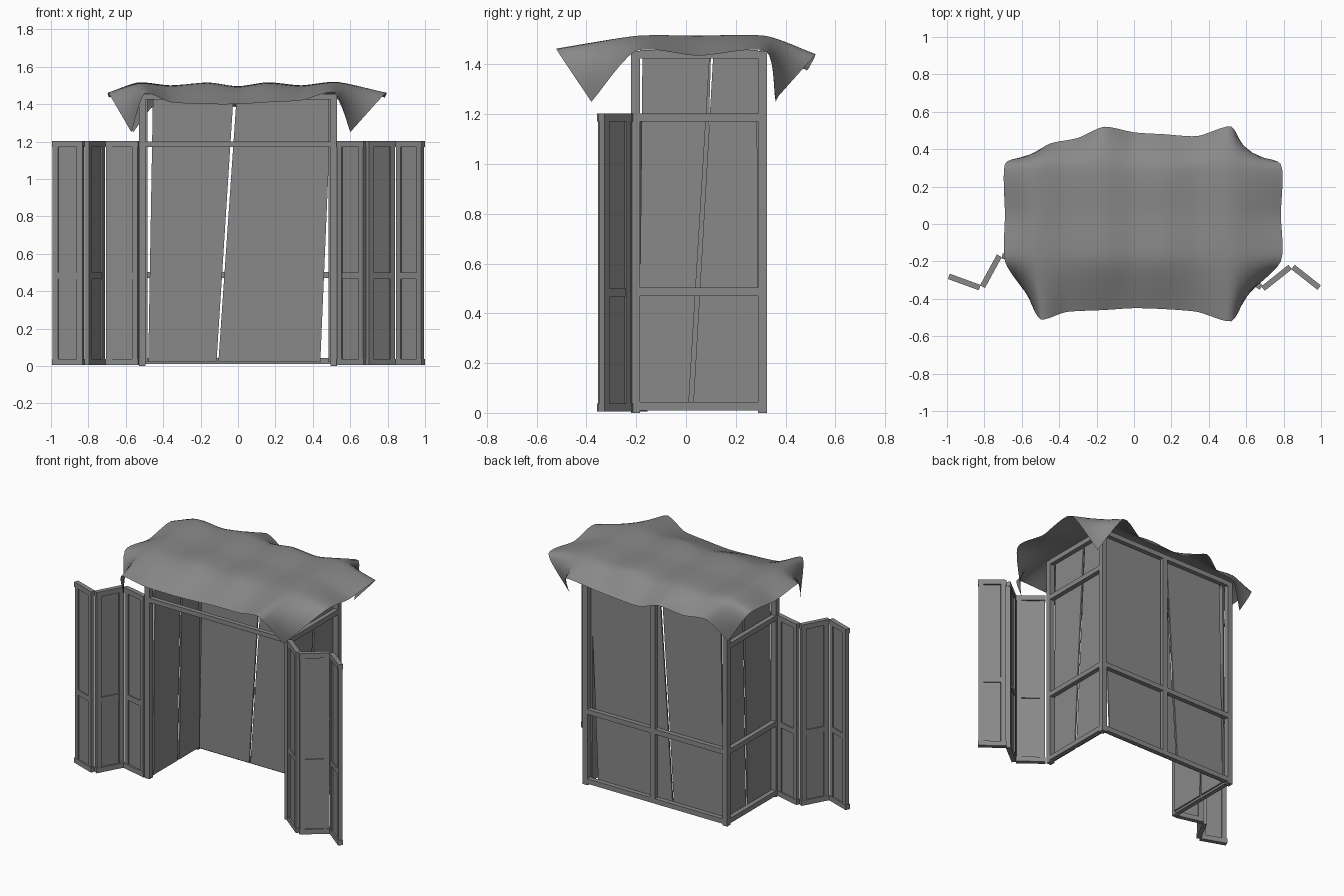
import bpy, bmesh, math
from mathutils import Vector, Matrix

if "Cube" in bpy.data.objects:
    bpy.data.objects.remove(bpy.data.objects["Cube"])

grey = bpy.data.materials.new("plain_grey")
grey.use_nodes = True
grey.diffuse_color = (0.25, 0.25, 0.25, 1)
grey.node_tree.nodes["Principled BSDF"].inputs["Base Color"].default_value = (0.25, 0.25, 0.25, 1)


def finish(name, bm):
    mesh = bpy.data.meshes.new(name)
    bm.to_mesh(mesh)
    bm.free()
    mesh.materials.append(grey)
    obj = bpy.data.objects.new(name, mesh)
    bpy.context.collection.objects.link(obj)
    return obj


def add_box(bm, low, high):
    low, high = Vector(low), Vector(high)
    size = Matrix.Diagonal((high - low).to_4d())
    bmesh.ops.create_cube(bm, size=1, matrix=Matrix.Translation((low + high) / 2) @ size)


def box(name, low, high):
    bm = bmesh.new()
    add_box(bm, low, high)
    return finish(name, bm)


# Thin board from four (u, z) corners, pushed along the wall's normal
def board(name, corners, place, thick):
    bm = bmesh.new()
    face = bm.faces.new([bm.verts.new(place(u, z)) for u, z in corners])
    ext = bmesh.ops.extrude_face_region(bm, geom=[face])
    moved = [v for v in ext["geom"] if isinstance(v, bmesh.types.BMVert)]
    bmesh.ops.translate(bm, verts=moved, vec=thick)
    bmesh.ops.recalc_face_normals(bm, faces=bm.faces)
    return finish(name, bm)


W, FRONT, BACK, T = 0.53, -0.22, 0.325, 0.035
LOW, TOP = 0.02, 1.43

# Corner posts, back centre post
for side, x in (("right", -W), ("left", W - T)):
    for end, y in (("front", FRONT), ("back", BACK - T)):
        box(f"{end}_{side}_post", (x, y, 0), (x + T, y + T, 1.455))
box("back_centre_post", (0, BACK - T + 0.01, 0.02), (T, BACK, TOP))

# Side and back rails
for level, z in (("bottom", 0.01), ("middle", 0.47), ("upper", 1.17), ("top", 1.425)):
    for side, x in (("right", -W), ("left", W - T + 0.005)):
        box(f"{level}_{side}_rail", (x, FRONT + T, z), (x + T - 0.005, BACK - T, z + 0.033))
    if level != "upper":
        box(f"{level}_back_rail", (T - W, BACK - T + 0.005, z), (W - T, BACK, z + 0.033))

# Front and roof beams
for name, y, z in (("front_transom", FRONT, 1.17), ("front_top_beam", FRONT, 1.425),
                   ("roof_beam", 0.05, 1.425)):
    box(name, (T - W, y, z), (W - T, y + 0.03, z + 0.03))

# Wall boards, each pair split by a slanting gap
def back_wall(u, z):
    return (u, BACK - T, z)

thick = (0, -0.01, 0)
board("back_right_board", [(-.48, LOW), (-.115, LOW), (-.025, TOP), (-.455, TOP)], back_wall, thick)
board("back_left_board", [(-.105, LOW), (.44, LOW), (.5, TOP), (-.008, TOP)], back_wall, thick)
for side, s, gap_low, gap_top in (("right", -1, 0.06, 0.1), ("left", 1, 0.01, 0.095)):
    def side_wall(u, z):
        return (s * (W - T), u, z)
    thick = (-s * 0.01, 0, 0)
    board(f"{side}_front_board", [(-.19, LOW), (gap_low, LOW), (gap_top, TOP), (-.175, TOP)],
          side_wall, thick)
    board(f"{side}_rear_board", [(gap_low + .018, LOW), (.29, LOW), (.285, TOP), (gap_top + .014, TOP)],
          side_wall, thick)

# Folding screens: framed leaves standing in a zigzag
def screen_leaf(name, a, b, depth=0.03):
    a, b = Vector((*a, 0)), Vector((*b, 0))
    run = b - a
    length, d = run.length, depth / 2
    bm = bmesh.new()
    for z in (0.005, 1.17):
        add_box(bm, (0, -d, z), (length, d, z + 0.033))
    add_box(bm, (T, -d + .003, 0.465), (length - T, d - .003, 0.5))
    for u in (0.003, length - T):
        add_box(bm, (u, -d + .002, 0.03), (u + T - 0.003, d - .002, 1.18))
    add_box(bm, (0.02, -.005, 0.02), (length - 0.02, .005, 1.18))
    obj = finish(name, bm)
    obj.matrix_world = Matrix.Translation(a) @ Matrix.Rotation(math.atan2(run.y, run.x), 4, "Z")


leaves = {
    "right_outer_leaf": ((-.99, -.28), (-.825, -.34)),
    "right_middle_leaf": ((-.81, -.335), (-.72, -.17)),
    "right_inner_leaf": ((-.705, -.17), (-.53, -.215)),
    "left_inner_leaf": ((.535, -.225), (.68, -.34)),
    "left_middle_leaf": ((.69, -.345), (.835, -.23)),
    "left_outer_leaf": ((.85, -.23), (.99, -.34)),
}
for name, (a, b) in leaves.items():
    screen_leaf(name, a, b)

# Draped cloth: coarse control rows smoothed into a fine sheet
crest = [(-.53, 1.51), (-.36, 1.495), (-.16, 1.51), (0, 1.49), (.16, 1.51), (.34, 1.495), (.53, 1.515)]
rows = [[(-.57, -.38, 1.25), (-.5, -.51, 1.455), (-.36, -.47, 1.41), (-.16, -.46, 1.4), (0, -.45, 1.4),
         (.16, -.455, 1.41), (.34, -.47, 1.42), (.52, -.52, 1.46), (.6, -.38, 1.25)]]
for y, z in ((-.2, 1.455), (.05, 1.435), (.32, 1.455)):
    rows.append([(-.69, y, z)] + [(x, y, h) for x, h in crest] + [(.785, y, z)])
rows.append([(-.56, .36, 1.25), (-.45, .43, 1.39), (-.3, .46, 1.39), (-.16, .52, 1.44), (0, .49, 1.38),
             (.16, .48, 1.38), (.34, .47, 1.39), (.52, .52, 1.44), (.6, .36, 1.26)])


def smooth_line(points, steps):
    pts = [Vector(p) for p in points]
    pts = [pts[0] * 2 - pts[1]] + pts + [pts[-1] * 2 - pts[-2]]
    line = []
    for p, a, b, q in zip(pts, pts[1:], pts[2:], pts[3:]):
        m, n = (b - p) * 0.35, (q - a) * 0.35
        for i in range(steps):
            t = i / steps
            h = t * t * (3 - 2 * t)
            line.append(a.lerp(b, h) + m * (t * (1 - t) ** 2) - n * (t * t * (1 - t)))
    return line + [pts[-2]]


across = [smooth_line(r, 5) for r in rows]
sheet = list(zip(*[smooth_line(col, 6) for col in zip(*across)]))
bm = bmesh.new()
verts = [[bm.verts.new(p) for p in row] for row in sheet]
for r, s in zip(verts, verts[1:]):
    for i in range(len(r) - 1):
        bm.faces.new((r[i], r[i + 1], s[i + 1], s[i]))
for f in bm.faces:
    f.smooth = True
finish("cloth_canopy", bm)
